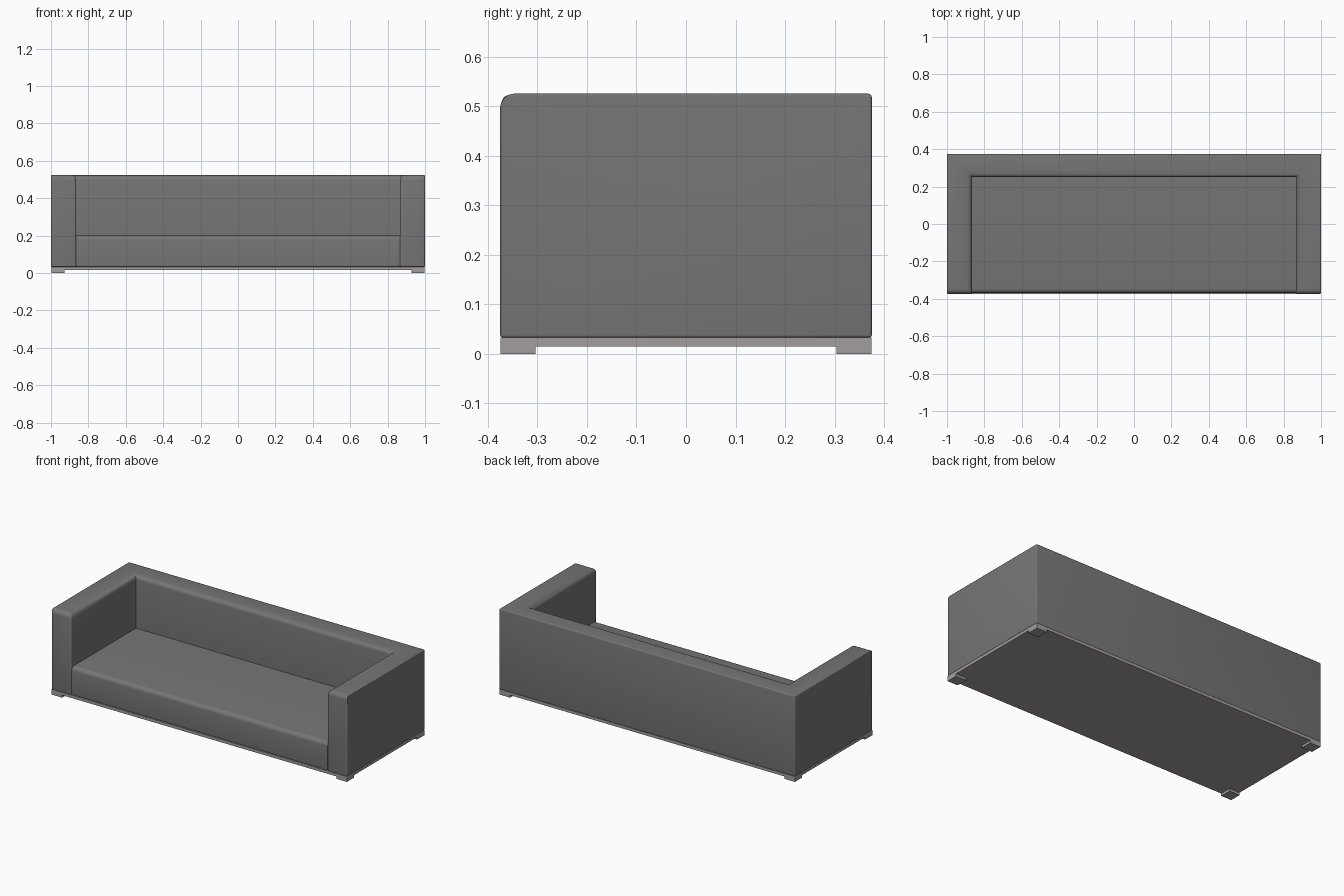
import bpy, bmesh

if "Cube" in bpy.data.objects:
    bpy.data.objects.remove(bpy.data.objects["Cube"])

X, Y = 1.0, 0.375            # half width, half depth
XI, YI = 0.865, 0.25         # inner faces of arms and back
Z0, ZT = 0.033, 0.525        # upholstery bottom and top


def material(name, rgb):
    m = bpy.data.materials.new(name)
    m.diffuse_color = (*rgb, 1)
    m.use_nodes = True
    m.node_tree.nodes["Principled BSDF"].inputs["Base Color"].default_value = m.diffuse_color
    return m


fabric = material("dark_grey_fabric", (0.18, 0.18, 0.18))
trim = material("base_grey", (0.36, 0.34, 0.34))


def prism(name, outline, z0, z1, mat, radius=None):
    """Extrude an outline upwards; radius(a, b) gives each edge its rounding."""
    bm = bmesh.new()
    face = bm.faces.new([bm.verts.new((x, y, z0)) for x, y in outline])
    res = bmesh.ops.extrude_face_region(bm, geom=[face], use_keep_orig=True)
    for v in res["geom"]:
        if isinstance(v, bmesh.types.BMVert):
            v.co.z = z1
    bmesh.ops.recalc_face_normals(bm, faces=bm.faces)
    if radius:
        layer = bm.edges.layers.float.new("bevel_weight_edge")
        for e in bm.edges:
            e[layer] = radius(e.verts[0].co, e.verts[1].co) / 0.03
    me = bpy.data.meshes.new(name)
    bm.to_mesh(me)
    bm.free()
    me.materials.append(mat)
    ob = bpy.data.objects.new(name, me)
    bpy.context.collection.objects.link(ob)
    if radius:
        bev = ob.modifiers.new("soft_edges", "BEVEL")
        bev.width, bev.segments, bev.limit_method = 0.03, 5, "WEIGHT"
        bpy.context.view_layer.objects.active = ob
        ob.select_set(True)
        bpy.ops.object.modifier_apply(modifier=bev.name)
        bpy.ops.object.shade_smooth_by_angle(angle=0.7)
        ob.select_set(False)
    return ob


def box(name, x0, x1, y0, y1, z0, z1, mat, radius=None):
    return prism(name, [(x0, y0), (x1, y0), (x1, y1), (x0, y1)], z0, z1, mat, radius)


# Arms and back: one U-shaped upholstered shell
def shell_radius(a, b):
    m = (a + b) / 2
    top = min(a.z, b.z) > ZT - 0.001
    inner = abs(m.x) < XI + 0.001 and m.y < YI + 0.001
    front = m.y < -Y + 0.001
    if top:
        return 0.028 if inner or front else 0.007
    if a.z != b.z and inner and not front:
        return 0.0
    return 0.01 if front and a.z != b.z else 0.005


prism("arms_and_back",
      [(-X, -Y), (-XI, -Y), (-XI, YI), (XI, YI), (XI, -Y), (X, -Y), (X, Y), (-X, Y)],
      Z0, ZT, fabric, shell_radius)


# Seat with a soft front edge
def seat_radius(a, b):
    on_front = max(a.y, b.y) < -0.3
    return (0.025 if min(a.z, b.z) > 0.1 else 0.005) if on_front and a.z == b.z else 0.0


box("seat", -XI, XI, -0.37, YI, Z0, 0.203, fabric, seat_radius)

# Base plate and corner feet
box("base_plate", -0.998, 0.998, -0.374, 0.374, 0.015, Z0, trim)
for sx, side in ((-1, "left"), (1, "right")):
    for sy, end in ((-1, "front"), (1, "back")):
        xs = sorted((sx * 0.928, sx * 0.998))
        ys = sorted((sy * 0.304, sy * 0.374))
        box(f"{end}_{side}_foot", *xs, *ys, 0, 0.015, trim)
